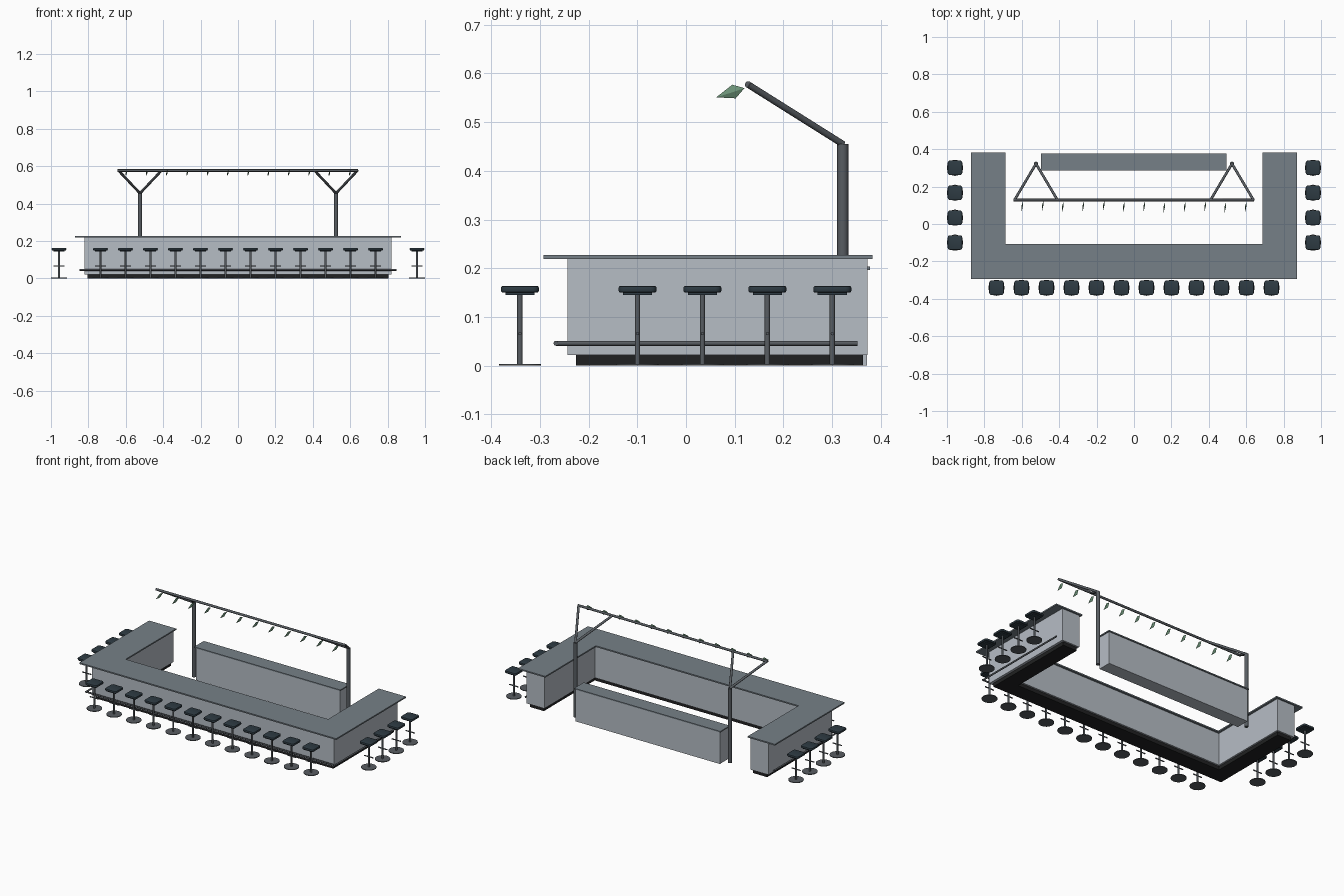
import bpy, bmesh
from mathutils import Vector

if "Cube" in bpy.data.objects:
    bpy.data.objects.remove(bpy.data.objects["Cube"])


def material(name, rgb):
    m = bpy.data.materials.new(name)
    lin = [((c / 255 + 0.055) / 1.055) ** 2.4 for c in rgb]
    m.diffuse_color = (*lin, 1)
    m.use_nodes = True
    m.node_tree.nodes["Principled BSDF"].inputs["Base Color"].default_value = m.diffuse_color
    return m


TOP = material("slate grey", (118, 128, 135))
PANEL = material("pale grey", (182, 189, 197))
BLACK = material("black", (32, 33, 34))
SEAT = material("dark blue grey", (46, 59, 67))
METAL = material("steel grey", (88, 93, 98))
GREEN = material("green glass", (112, 152, 124))


def finish(name, bm, mat, smooth=False):
    bmesh.ops.recalc_face_normals(bm, faces=bm.faces)
    me = bpy.data.meshes.new(name)
    bm.to_mesh(me)
    bm.free()
    ob = bpy.data.objects.new(name, me)
    bpy.context.collection.objects.link(ob)
    me.materials.append(mat)
    if smooth:
        bpy.context.view_layer.objects.active = ob
        ob.select_set(True)
        bpy.ops.object.shade_smooth_by_angle(angle=0.6)
        ob.select_set(False)
    return ob


def prism(name, outline, z0, z1, mat):
    bm = bmesh.new()
    face = bm.faces.new([bm.verts.new((x, y, z0)) for x, y in outline])
    ext = bmesh.ops.extrude_face_region(bm, geom=[face])
    for v in ext["geom"]:
        if isinstance(v, bmesh.types.BMVert):
            v.co.z = z1
    return finish(name, bm, mat)


def u_shape(name, xo, xi, y_front, y_inner, y_back, z0, z1, mat):
    pts = [(-xo, y_front), (xo, y_front), (xo, y_back), (xi, y_back),
           (xi, y_inner), (-xi, y_inner), (-xi, y_back), (-xo, y_back)]
    return prism(name, pts, z0, z1, mat)


def box(name, x0, x1, y0, y1, z0, z1, mat):
    return prism(name, [(x0, y0), (x1, y0), (x1, y1), (x0, y1)], z0, z1, mat)


def add_tube(bm, a, b, r, sides=12):
    a, b = Vector(a), Vector(b)
    res = bmesh.ops.create_cone(bm, cap_ends=True, segments=sides,
                                radius1=r, radius2=r, depth=(b - a).length)
    rot = (b - a).to_track_quat('Z', 'Y')
    for v in res["verts"]:
        v.co = rot @ v.co + (a + b) / 2


def tubes(name, segments, mat):
    bm = bmesh.new()
    for a, b, r in segments:
        add_tube(bm, a, b, r)
    return finish(name, bm, mat, True)


# U-shaped counter
u_shape("counter_plinth", 0.805, 0.71, -0.226, -0.13, 0.363, 0, 0.022, BLACK)
u_shape("counter_body", 0.82, 0.70, -0.243, -0.12, 0.373, 0.022, 0.219, PANEL)
u_shape("counter_top", 0.871, 0.687, -0.293, -0.108, 0.383, 0.219, 0.227, TOP)

# Back bar
box("back_bar_body", -0.49, 0.488, 0.291, 0.372, 0, 0.197, PANEL)
box("back_bar_top", -0.497, 0.494, 0.285, 0.378, 0.197, 0.204, TOP)

# Foot rail around the counter
X, Y, Z, R = 0.843, -0.267, 0.046, 0.005
tubes("foot_rail", [((-X - R, Y, Z), (X + R, Y, Z), R),
                    ((-X, Y, Z), (-X, 0.352, Z), R),
                    ((X, Y, Z), (X, 0.352, Z), R)], METAL)
bm = bmesh.new()

# Light frame: two forked posts and a top rail
frame = [((-0.645, 0.128, 0.577), (0.642, 0.128, 0.577), 0.007)]
for s in (-1, 1):
    foot, fork = (s * 0.524, 0.322, 0), (s * 0.524, 0.322, 0.455)
    frame.append((foot, fork, 0.0115))
    for d in (-0.115, 0.115):
        frame.append((fork, (s * 0.524 + d, 0.128, 0.577), 0.007))
tubes("light_frame", frame, METAL)

# Green glass lamps hanging from the rail
for i in range(12):
    x = (i - 5.5) * 0.1087
    rim = [(0.004, 0.120, 0.570), (0.002, 0.095, 0.577),
           (-0.004, 0.062, 0.551), (-0.002, 0.102, 0.549)]
    ring = [bm.verts.new((x + dx, y, z)) for dx, y, z in rim]
    for side in (-1, 1):
        tip = bm.verts.new((x + side * 0.004, 0.097, 0.562))
        for k in range(4):
            bm.faces.new((ring[k], ring[(k + 1) % 4], tip))
finish("lamps", bm, GREEN)


# Stool parts, shared by all stools
def stool_metal():
    bm = bmesh.new()
    add_tube(bm, (0, 0, 0), (0, 0, 0.004), 0.043, 24)
    add_tube(bm, (0, 0, 0.003), (0, 0, 0.148), 0.0055)
    add_tube(bm, (-0.03, 0, 0.066), (0.03, 0, 0.066), 0.0035, 8)
    return finish("stool_stand", bm, METAL, True)


def stool_seat():
    bm = bmesh.new()
    bmesh.ops.create_cube(bm, size=1)
    for v in bm.verts:
        v.co = (v.co.x * 0.078, v.co.y * 0.078, 0.157 + v.co.z * 0.014)
    upright = [e for e in bm.edges if abs(e.verts[0].co.z - e.verts[1].co.z) > 0.01]
    bmesh.ops.bevel(bm, geom=upright, offset=0.012, segments=3,
                    profile=0.5, affect='EDGES')
    rims = [e for e in bm.edges if abs(e.verts[0].co.z - e.verts[1].co.z) < 0.001]
    bmesh.ops.bevel(bm, geom=rims, offset=0.004, segments=2,
                    profile=0.5, affect='EDGES')
    return finish("stool_seat", bm, SEAT, True)


def stool_plate():
    return box("stool_seat_plate", -0.03, 0.03, -0.03, 0.03, 0.145, 0.151, SEAT)


spots = [((i - 5.5) * 0.1337, -0.341) for i in range(12)]
spots += [(s * 0.957, -0.0995 + j * 0.1333) for s in (-1, 1) for j in range(4)]
parts = [stool_metal(), stool_seat(), stool_plate()]
for n, (x, y) in enumerate(spots):
    for part in parts:
        ob = part
        if n:
            ob = part.copy()
            bpy.context.collection.objects.link(ob)
        ob.location = (x, y, 0)
